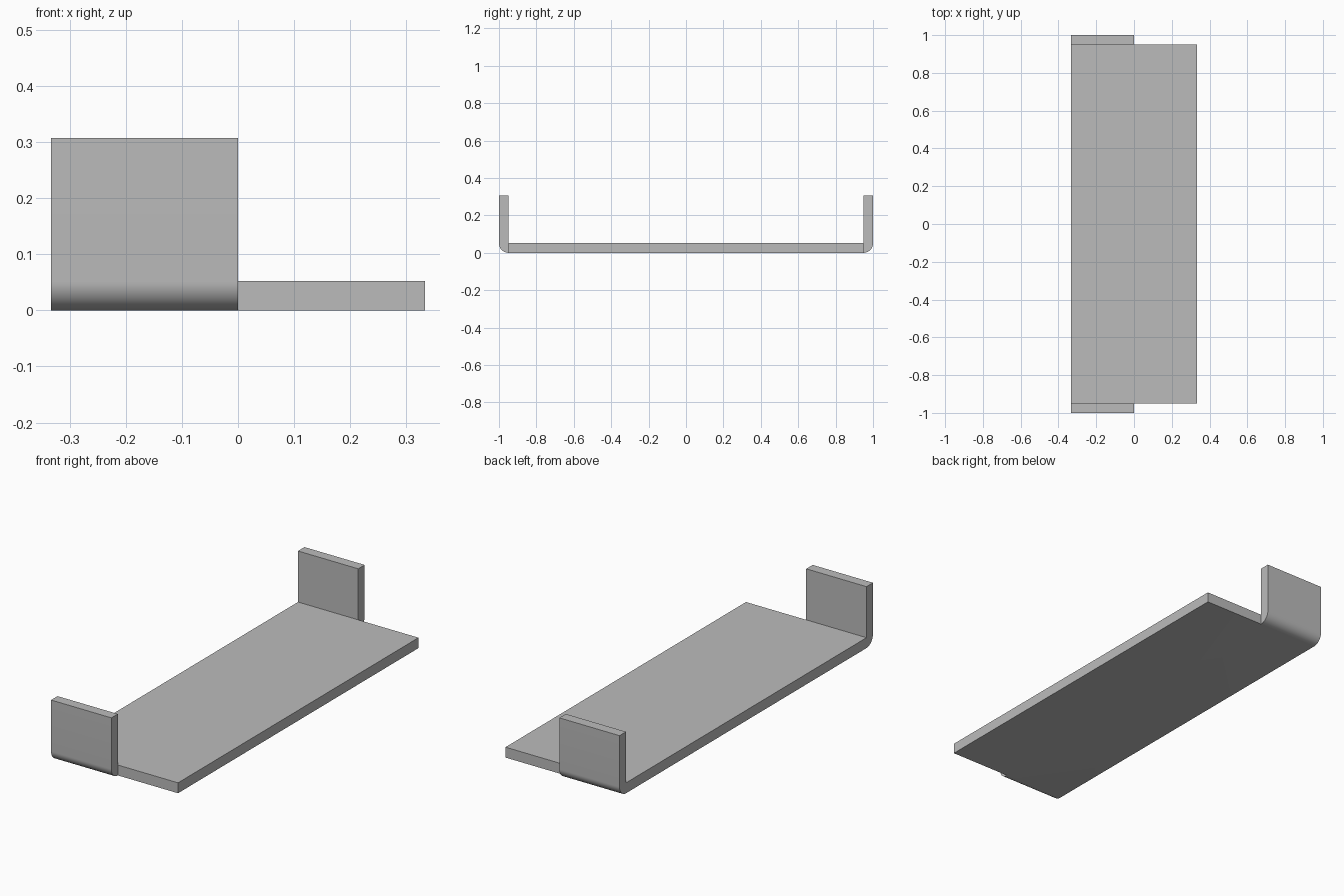
import bpy
import bmesh
from math import sin, cos, pi

if "Cube" in bpy.data.objects:
    bpy.data.objects.remove(bpy.data.objects["Cube"], do_unlink=True)

HALF_WIDTH = 0.333
JOINT_Y = 0.949      # where the flat plate meets the bends
THICK = 0.052
HEIGHT = 0.307
RADIUS = 1 - JOINT_Y
STEPS = 12

# Plain grey metal
grey = bpy.data.materials.new("grey metal")
grey.use_nodes = True
colour = (0.5, 0.5, 0.5, 1)
grey.diffuse_color = colour
grey.node_tree.nodes["Principled BSDF"].inputs["Base Color"].default_value = colour

bm = bmesh.new()
shared = {}


def vert(x, y, z):
    key = (round(x, 4), round(y, 4), round(z, 4))
    if key not in shared:
        shared[key] = bm.verts.new(key)
    return shared[key]


def add_face(verts):
    """Add a face; where two solids meet, drop the wall between them."""
    twin = bm.faces.get(verts)
    if twin:
        bm.faces.remove(twin)
    else:
        bm.faces.new(verts)


def prism(profile, x0, x1):
    """Extrude a (y, z) profile from x0 to x1."""
    a = [vert(x0, y, z) for y, z in profile]
    b = [vert(x1, y, z) for y, z in profile]
    add_face(a)
    add_face(b[::-1])
    for i in range(len(a)):
        j = (i + 1) % len(a)
        add_face([a[i], b[i], b[j], a[j]])


# Flat plate, in two halves
plate = [(-JOINT_Y, 0), (JOINT_Y, 0), (JOINT_Y, THICK), (-JOINT_Y, THICK)]
prism(plate, -HALF_WIDTH, 0)
prism(plate, 0, HALF_WIDTH)

# Upturned flanges with a rounded outer bend, on the right half of both ends
bend = [(JOINT_Y + RADIUS * sin(t), RADIUS - RADIUS * cos(t))
        for t in (i * pi / 2 / STEPS for i in range(STEPS + 1))]
flange = bend + [(1, HEIGHT), (JOINT_Y, HEIGHT), (JOINT_Y, THICK)]
for side in (-1, 1):
    prism([(side * y, z) for y, z in flange], -HALF_WIDTH, 0)

bmesh.ops.recalc_face_normals(bm, faces=bm.faces[:])
mesh = bpy.data.meshes.new("bent_bracket")
bm.to_mesh(mesh)
bm.free()
mesh.materials.append(grey)
bracket = bpy.data.objects.new("bent_bracket", mesh)
bpy.context.collection.objects.link(bracket)

# Smooth bends, sharp edges
bpy.ops.object.select_all(action="DESELECT")
bracket.select_set(True)
bpy.context.view_layer.objects.active = bracket
bpy.ops.object.shade_smooth_by_angle(angle=pi / 6)
